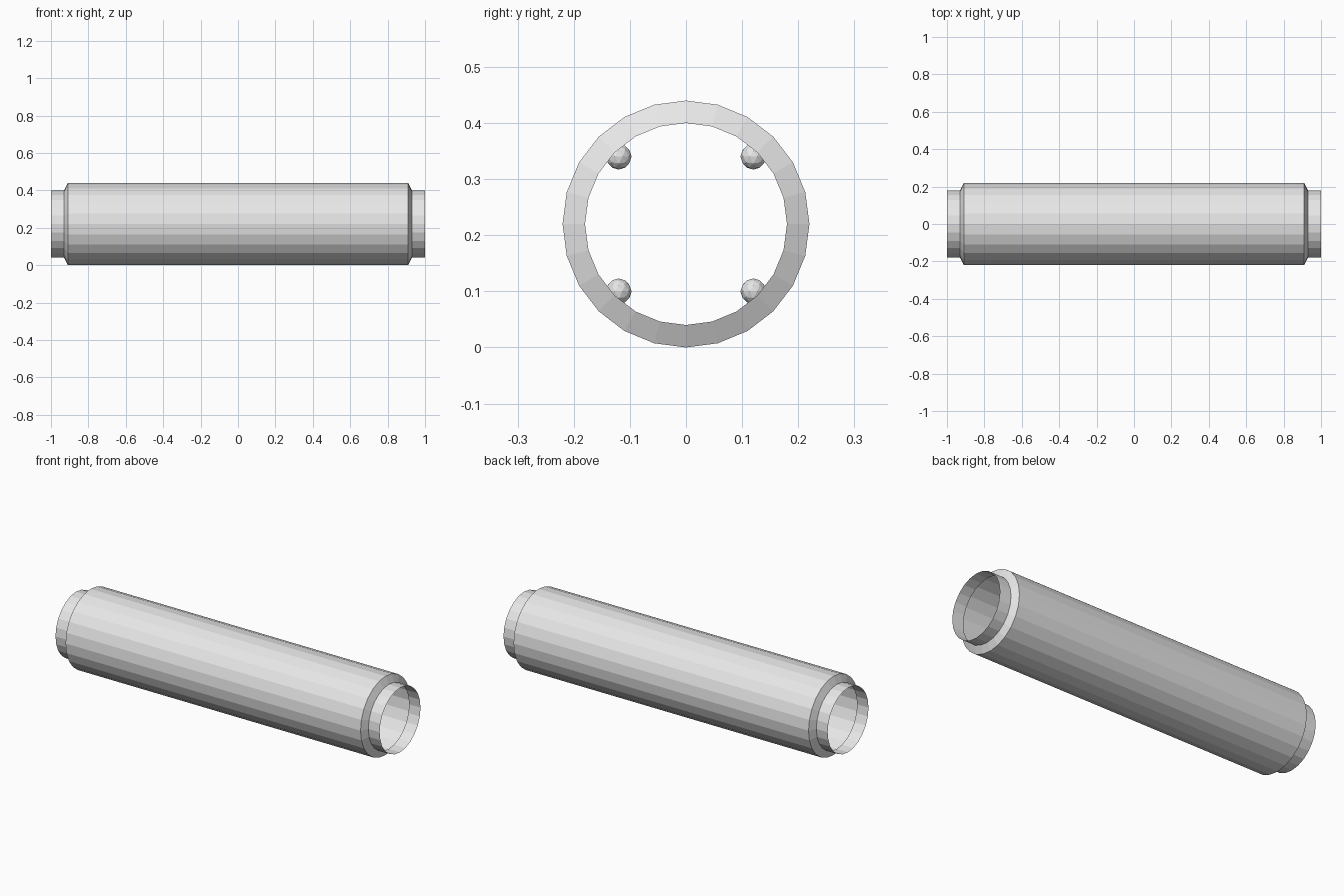
import bpy, bmesh, math
from mathutils import Matrix

cube = bpy.data.objects.get("Cube")
if cube:
    bpy.data.objects.remove(cube, do_unlink=True)

SIDES = 24
AXIS_Z = 0.22


def material(name, value):
    mat = bpy.data.materials.new(name)
    mat.use_nodes = True
    color = (value, value, value, 1)
    mat.diffuse_color = color
    mat.node_tree.nodes["Principled BSDF"].inputs["Base Color"].default_value = color
    return mat


grey = material("light_grey", 0.8)


def add_object(name, bm):
    mesh = bpy.data.meshes.new(name)
    bm.to_mesh(mesh)
    bm.free()
    mesh.materials.append(grey)
    obj = bpy.data.objects.new(name, mesh)
    bpy.context.collection.objects.link(obj)
    obj.location.z = AXIS_Z
    return obj


# Open-ended hollow shell: necks, bevelled shoulders and the long body
half = [(0.91, 0.22), (0.93, 0.18), (1.0, 0.18)]
profile = [(-x, r) for x, r in reversed(half)] + half
bm = bmesh.new()
rings = []
for x, r in profile:
    angles = [2 * math.pi * i / SIDES for i in range(SIDES)]
    rings.append([bm.verts.new((x, r * math.sin(a), r * math.cos(a))) for a in angles])
for a, b in zip(rings, rings[1:]):
    for i in range(SIDES):
        j = (i + 1) % SIDES
        bm.faces.new((a[i], b[i], b[j], a[j]))
bmesh.ops.recalc_face_normals(bm, faces=bm.faces)
# An open shell: make its walls face away from the axis
if sum(f.normal.dot(f.calc_center_median() * 1) for f in bm.faces) < 0:
    bmesh.ops.reverse_faces(bm, faces=bm.faces)
add_object("tube_shell", bm)

# Four small round lamps on the inner wall at mid-length
for side, sy in (("front", -1), ("back", 1)):
    for level, sz in (("lower", -1), ("upper", 1)):
        bm = bmesh.new()
        bmesh.ops.create_icosphere(
            bm, subdivisions=2, radius=0.023,
            matrix=Matrix.Translation((0, sy * 0.12, sz * 0.12)))
        add_object(f"{level}_{side}_lamp", bm)
